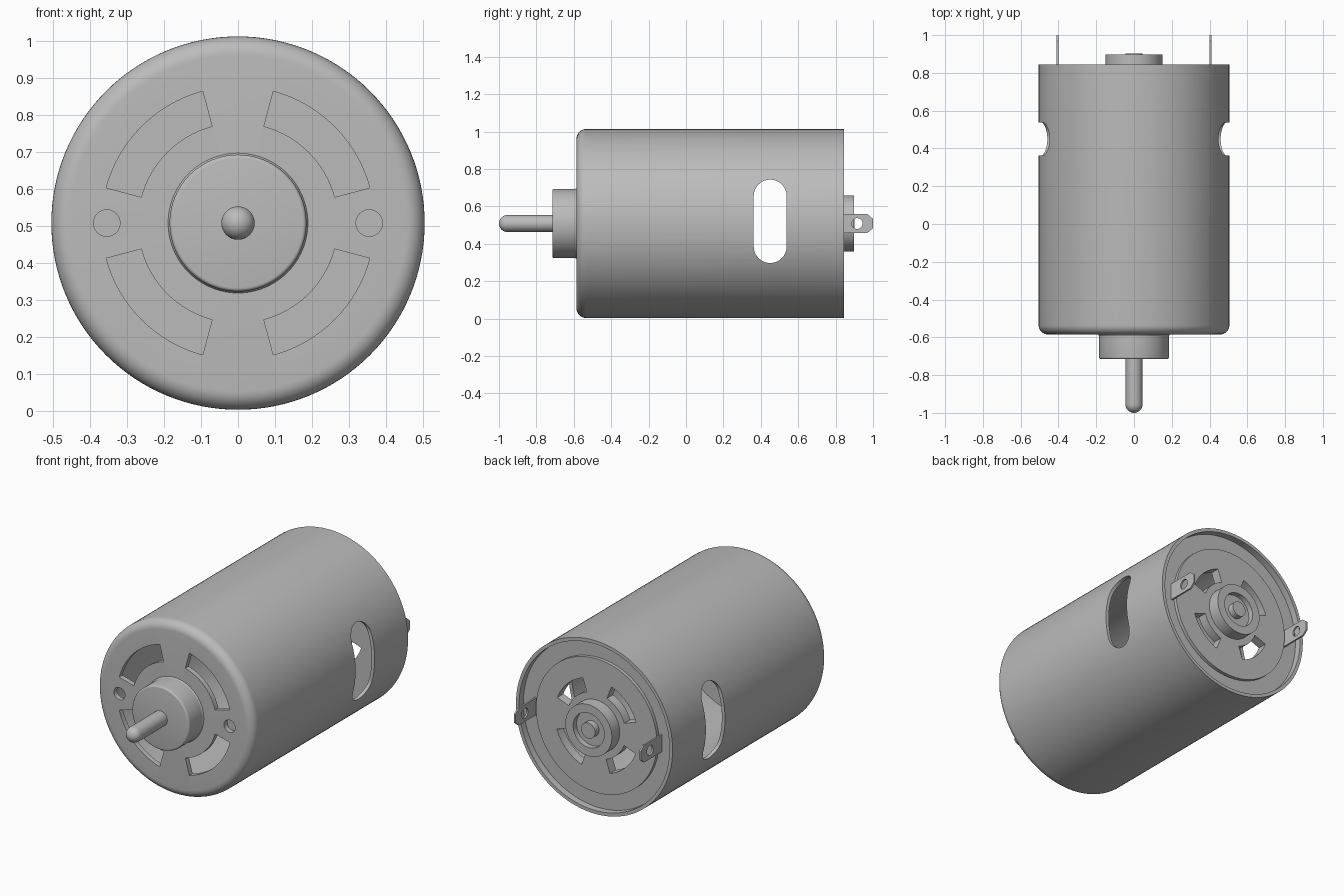
import bpy, bmesh, math
from math import sin, cos, pi, radians
from mathutils import Matrix, Vector

cube = bpy.data.objects.get("Cube")
if cube:
    bpy.data.objects.remove(cube, do_unlink=True)

CZ = 0.508          # height of the motor axis
R = 0.505           # can radius

metal = bpy.data.materials.new("grey_metal")
metal.use_nodes = True
GREY = (0.5, 0.5, 0.5, 1)
metal.diffuse_color = GREY
metal.node_tree.nodes["Principled BSDF"].inputs["Base Color"].default_value = GREY


def finish(name, bm):
    bmesh.ops.remove_doubles(bm, verts=bm.verts, dist=1e-5)
    bmesh.ops.recalc_face_normals(bm, faces=bm.faces)
    mesh = bpy.data.meshes.new(name)
    bm.to_mesh(mesh)
    bm.free()
    mesh.materials.append(metal)
    ob = bpy.data.objects.new(name, mesh)
    bpy.context.collection.objects.link(ob)
    return ob


def lathe(name, profile, steps=96):
    """Turn a (radius, y) profile about the motor axis."""
    bm = bmesh.new()
    vs = [bm.verts.new((r, y, CZ)) for r, y in profile]
    es = [bm.edges.new(p) for p in zip(vs, vs[1:])]
    if profile[0][0] > 0:
        es.append(bm.edges.new((vs[-1], vs[0])))
    bmesh.ops.spin(bm, geom=vs + es, cent=(0, 0, CZ), axis=(0, 1, 0),
                   angle=2 * pi, steps=steps)
    return finish(name, bm)


def prism(name, points, offset):
    """Extrude a closed 3D outline along an offset."""
    bm = bmesh.new()
    face = bm.faces.new([bm.verts.new(p) for p in points])
    out = bmesh.ops.extrude_face_region(bm, geom=[face], use_keep_orig=True)
    moved = [v for v in out["geom"] if isinstance(v, bmesh.types.BMVert)]
    bmesh.ops.translate(bm, verts=moved, vec=offset)
    return finish(name, bm)


def polar(r, deg, y):
    return (r * cos(radians(deg)), y, CZ + r * sin(radians(deg)))


def sectors(r0, r1, a0, a1, y, depth):
    """Four curved vent cutters, one in each quadrant."""
    n = 16
    angles = [a0 + (a1 - a0) * i / n for i in range(n + 1)]
    return [prism("vent_cutter",
                  [polar(r1, a + q, y) for a in angles]
                  + [polar(r0, a + q, y) for a in reversed(angles)],
                  (0, depth, 0)) for q in (0, 90, 180, 270)]


def arc(cx, cy, r, a0, a1, n=8):
    return [(cx + r * cos(radians(a0 + (a1 - a0) * i / n)),
             cy + r * sin(radians(a0 + (a1 - a0) * i / n))) for i in range(n + 1)]


def cut(ob, cutters):
    bpy.context.view_layer.objects.active = ob
    for c in cutters:
        mod = ob.modifiers.new("cut", "BOOLEAN")
        mod.operation, mod.solver, mod.object = "DIFFERENCE", "EXACT", c
        bpy.ops.object.modifier_apply(modifier=mod.name)
        bpy.data.objects.remove(c, do_unlink=True)


# Can: hollow cup with a rounded front edge
can = lathe("can", [(0, -0.585)] + arc(R - 0.05, -0.535, 0.05, -90, 0)
            + [(R, 0.845), (R - 0.02, 0.845), (R - 0.02, -0.555), (0, -0.555)], 128)
holes = [prism("hole_cutter",
               [(s * 0.355 + x, -0.7, CZ + z) for x, z in arc(0, 0, 0.036, 0, 345, 23)],
               (0, 0.3, 0)) for s in (-1, 1)]
slot_outline = arc(0.45, 0.655, 0.088, 0, 180, 16) + arc(0.45, 0.385, 0.088, 180, 360, 16)
slot = prism("slot_cutter", [(-1, y, z) for y, z in slot_outline], (2, 0, 0))
cut(can, sectors(0.271, 0.369, 15, 75, -0.7, 0.3) + holes + [slot])

# Back plate with a raised disc and vents
plate = lathe("back_plate", [(0, 0.77), (R - 0.015, 0.77), (R - 0.015, 0.805),
                             (0.39, 0.805), (0.39, 0.825), (0, 0.825)])
cut(plate, sectors(0.19, 0.27, 21, 71, 0.7, 0.3))

# Bearing housings
front_boss = lathe("front_bearing_housing",
                   [(0, -0.715)] + arc(0.175, -0.705, 0.01, -90, 0, 4)
                   + [(0.185, -0.592), (0.192, -0.58), (0, -0.58)])
back_boss = lathe("back_bearing_housing",
                  [(0, 0.81), (0.15, 0.81), (0.15, 0.897), (0.1, 0.897),
                   (0.1, 0.865), (0, 0.865)])

# Shaft: rounded front end, short stub at the back
front_shaft = lathe("front_shaft", [(0, -1.0)] + arc(0, -0.955, 0.045, -85, 0, 10)
                    + [(0.045, -0.7), (0, -0.7)], 48)
back_shaft = lathe("back_shaft_stub", [(0, 0.85), (0.045, 0.85), (0.045, 0.902),
                                       (0, 0.902)], 48)

# Terminals: thin tabs with chamfered tips and a round eye
terminals = []
for side, s in (("left", 1), ("right", -1)):
    outline = [(0.79, -0.05), (0.97, -0.05), (1.0, -0.025),
               (1.0, 0.025), (0.97, 0.05), (0.79, 0.05)]
    x = s * 0.404 - 0.005
    tab = prism(side + "_terminal", [(x, y, CZ + z) for y, z in outline], (0.01, 0, 0))
    eye = prism("eye_cutter", [(x - 0.05, y, CZ + z)
                               for y, z in arc(0.915, 0, 0.029, 0, 345, 23)], (0.1, 0, 0))
    cut(tab, [eye])
    terminals.append(tab)

# Smooth the round surfaces, keep the edges crisp
bpy.ops.object.select_all(action="DESELECT")
for ob in [can, plate, front_boss, back_boss, front_shaft, back_shaft] + terminals:
    ob.select_set(True)
bpy.context.view_layer.objects.active = can
bpy.ops.object.shade_smooth_by_angle(angle=radians(30))
